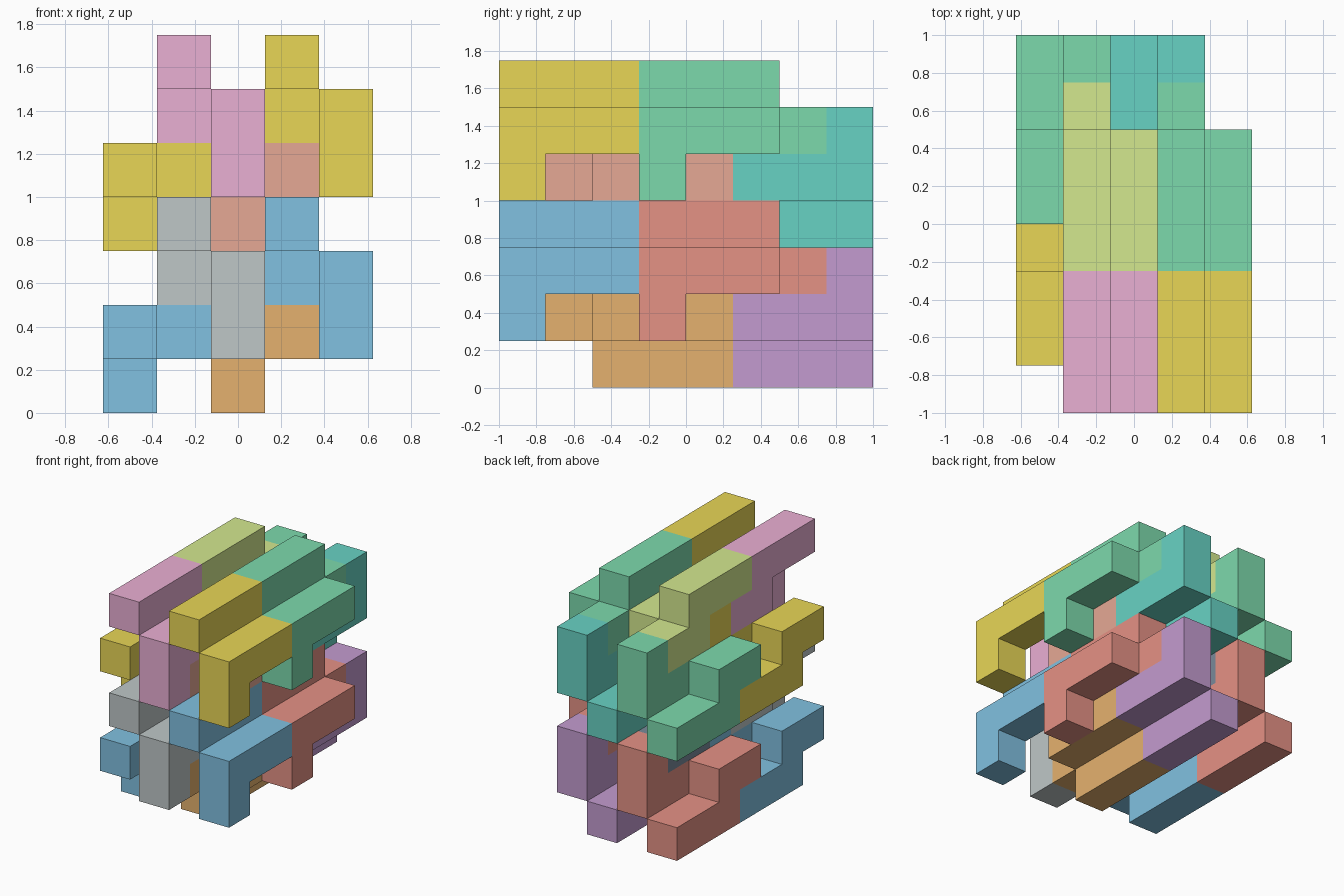
import bpy, bmesh, math
from mathutils import Vector

if "Cube" in bpy.data.objects:
    bpy.data.objects.remove(bpy.data.objects["Cube"])

U = 0.25                                  # cube edge
ORIGIN = Vector((-0.625, -1.0, 0.0))

# The two interlocking nine-cube pieces, as bars: (column, first row, level, length along y)
LOW_PIECE = [(0, 2, 0, 3), (0, 1, 1, 2), (1, 2, 1, 3), (1, 4, 2, 1)]
HIGH_PIECE = [(1, 0, 3, 3), (1, 2, 2, 2), (2, 0, 2, 3), (2, 0, 1, 1)]

COLOURS = {
    "blue": (56, 136, 192), "grey": (133, 146, 147), "orange": (200, 113, 40),
    "red": (200, 73, 60), "navy": (48, 64, 82), "purple": (140, 84, 160),
    "gold": (207, 172, 24), "pink": (210, 110, 168), "salmon": (201, 101, 77),
    "green": (52, 178, 106), "lime": (168, 207, 70), "teal": (35, 165, 140),
}
# Colour set per (y step, z step): shared outer colour, inner high piece, inner low piece
SETS = {(0, 0): ("blue", "grey", "orange"), (1, 0): ("red", "navy", "purple"),
        (0, 1): ("gold", "pink", "salmon"), (1, 1): ("green", "lime", "teal")}

DIRECTIONS = [Vector(d) for d in
              ((1, 0, 0), (-1, 0, 0), (0, 1, 0), (0, -1, 0), (0, 0, 1), (0, 0, -1))]


def material(name):
    mat = bpy.data.materials.get(name) or bpy.data.materials.new(name)
    mat.diffuse_color = [c / 255 for c in COLOURS[name]] + [1]
    mat.use_nodes = True
    mat.node_tree.nodes["Principled BSDF"].inputs["Base Color"].default_value = mat.diffuse_color
    return mat


def piece(name, bars, shift, colour):
    """Outer skin of a set of unit cubes, with flat regions merged."""
    cells = {(i, j + n, k) for i, j, k, length in bars for n in range(length)}
    bm = bmesh.new()
    verts = {}
    for cell in cells:
        for d in DIRECTIONS:
            if tuple(int(c) for c in Vector(cell) + d) in cells:
                continue
            # Square on this side of the cube, wound outwards
            u = Vector((d.y, d.z, d.x))
            v = d.cross(u)
            centre = Vector(cell) + Vector((0.5, 0.5, 0.5)) + d / 2
            corners = []
            for a, b in ((-1, -1), (1, -1), (1, 1), (-1, 1)):
                p = centre + (u * a + v * b) / 2
                key = tuple(round(c) for c in p)
                if key not in verts:
                    verts[key] = bm.verts.new(ORIGIN + (Vector(key) + shift) * U)
                corners.append(verts[key])
            bm.faces.new(corners)
    bmesh.ops.dissolve_limit(bm, angle_limit=math.radians(1),
                             verts=bm.verts[:], edges=bm.edges[:])
    mesh = bpy.data.meshes.new(name)
    bm.to_mesh(mesh)
    bm.free()
    mesh.materials.append(material(colour))
    obj = bpy.data.objects.new(name, mesh)
    bpy.context.collection.objects.link(obj)


# Repeat both pieces in a 2 x 2 x 2 lattice (steps of 2, 3 and 3 cubes)
for (sy, sz), (outer, inner_high, inner_low) in SETS.items():
    for sx in range(2):
        shift = Vector((2 * sx, 3 * sy, 3 * sz))
        piece(f"low_piece_{sx}{sy}{sz}", LOW_PIECE, shift, inner_low if sx else outer)
        piece(f"high_piece_{sx}{sy}{sz}", HIGH_PIECE, shift, outer if sx else inner_high)
